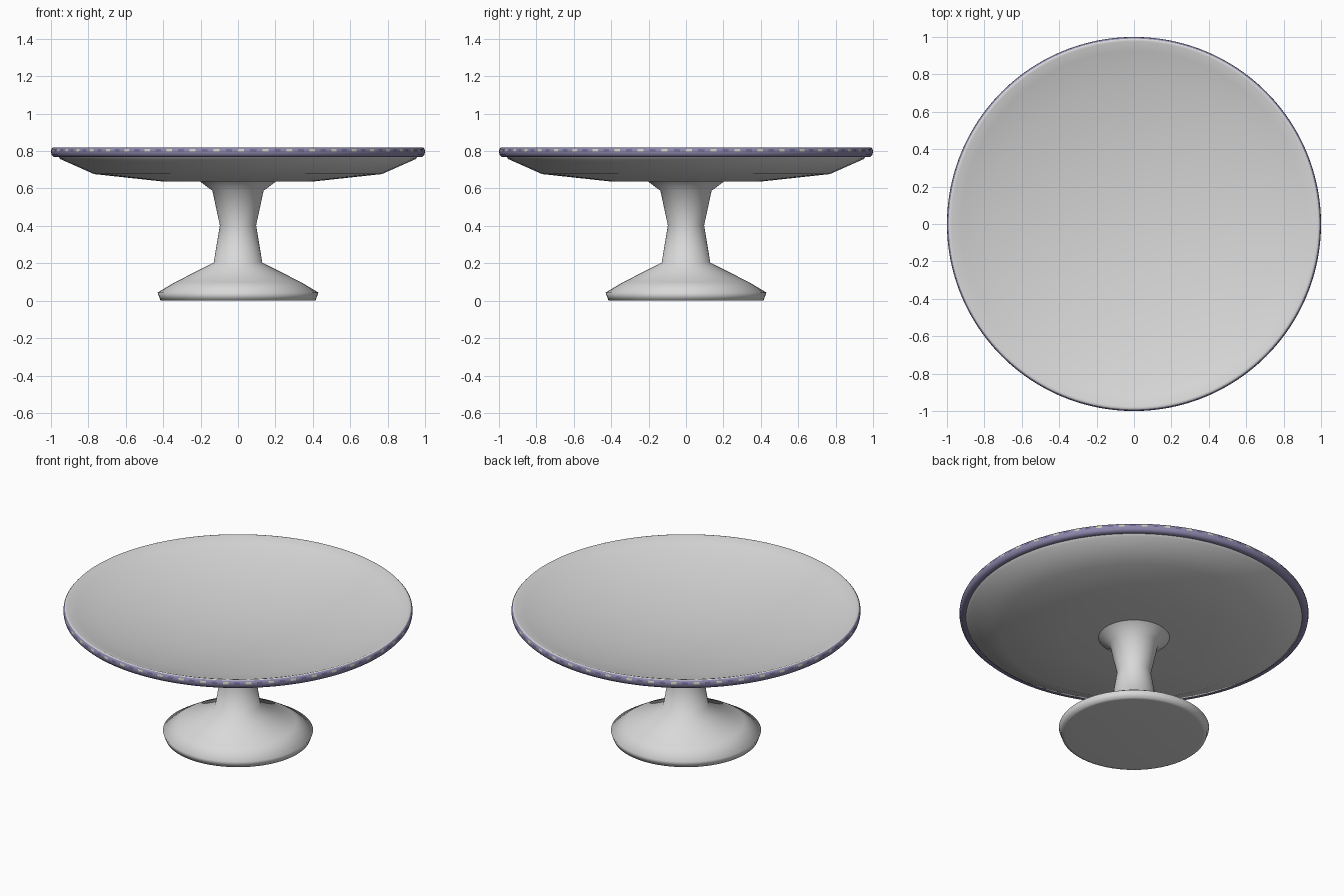
import bpy, bmesh, math

old = bpy.data.objects.get("Cube")
if old:
    bpy.data.objects.remove(old, do_unlink=True)

SIDES = 64          # steps around the plain parts
FINE = 192          # finer steps for the painted rim


def material(name, rgb):
    m = bpy.data.materials.new(name)
    m.use_nodes = True
    m.diffuse_color = (*rgb, 1)
    m.node_tree.nodes["Principled BSDF"].inputs["Base Color"].default_value = (*rgb, 1)
    return m


WHITE = material("white_porcelain", (0.69, 0.69, 0.69))
PURPLE = material("lavender_paint", (0.26, 0.24, 0.41))
CREAM = material("cream_paint", (0.62, 0.60, 0.47))
DARK = material("dark_violet_paint", (0.16, 0.14, 0.27))


def lathe(name, profile, mats, steps=SIDES, closed=False, paint=None, smooth=55):
    """Spin (radius, height) points about z; paint(step, band) picks the colour."""
    bm = bmesh.new()
    rings = []
    for r, z in profile:
        if r == 0:
            rings.append([bm.verts.new((0, 0, z))] * steps)
            continue
        angles = [2 * math.pi * i / steps for i in range(steps)]
        rings.append([bm.verts.new((r * math.cos(a), r * math.sin(a), z)) for a in angles])
    bands = len(rings) if closed else len(rings) - 1
    for b in range(bands):
        low, high = rings[b], rings[(b + 1) % len(rings)]
        for i in range(steps):
            j = (i + 1) % steps
            corners = list(dict.fromkeys((low[i], low[j], high[j], high[i])))
            face = bm.faces.new(corners)
            if paint:
                face.material_index = paint(i, b)
    bmesh.ops.recalc_face_normals(bm, faces=bm.faces)
    mesh = bpy.data.meshes.new(name)
    bm.to_mesh(mesh)
    bm.free()
    for m in mats:
        mesh.materials.append(m)
    obj = bpy.data.objects.new(name, mesh)
    bpy.context.collection.objects.link(obj)
    bpy.ops.object.select_all(action="DESELECT")
    obj.select_set(True)
    bpy.context.view_layer.objects.active = obj
    bpy.ops.object.shade_smooth_by_angle(angle=math.radians(smooth))


# Foot with a soft edge, and waisted stem open where it meets the plate
lathe("pedestal", [(0, 0), (0.395, 0), (0.415, 0.002), (0.43, 0.043), (0.335, 0.10),
                   (0.13, 0.203), (0.097, 0.403), (0.137, 0.588), (0.21, 0.642)],
      [WHITE], smooth=180)

# Shallow dish: underside, then the lip, then the gently curved inside
lathe("plate", [(0, 0.637), (0.40, 0.637), (0.77, 0.677), (0.95, 0.757), (0.972, 0.785),
                (0.98, 0.817), (0.965, 0.815), (0.925, 0.802), (0.77, 0.755),
                (0.40, 0.695), (0, 0.67)], [WHITE])


# Painted rim: cream dots and dark dashes on its upper half, white inside
def rim_paint(step, band):
    if band >= 5:
        return 0
    if band == 3 and step % 4 == 0:
        return 2
    if band == 3 and step % 4 == 2:
        return 3
    return 1


lathe("rim", [(0.962, 0.770), (0.985, 0.768), (0.997, 0.780), (1.0, 0.797),
              (0.998, 0.810), (0.991, 0.818), (0.98, 0.820), (0.96, 0.812)],
      [WHITE, PURPLE, CREAM, DARK], FINE, True, rim_paint)
